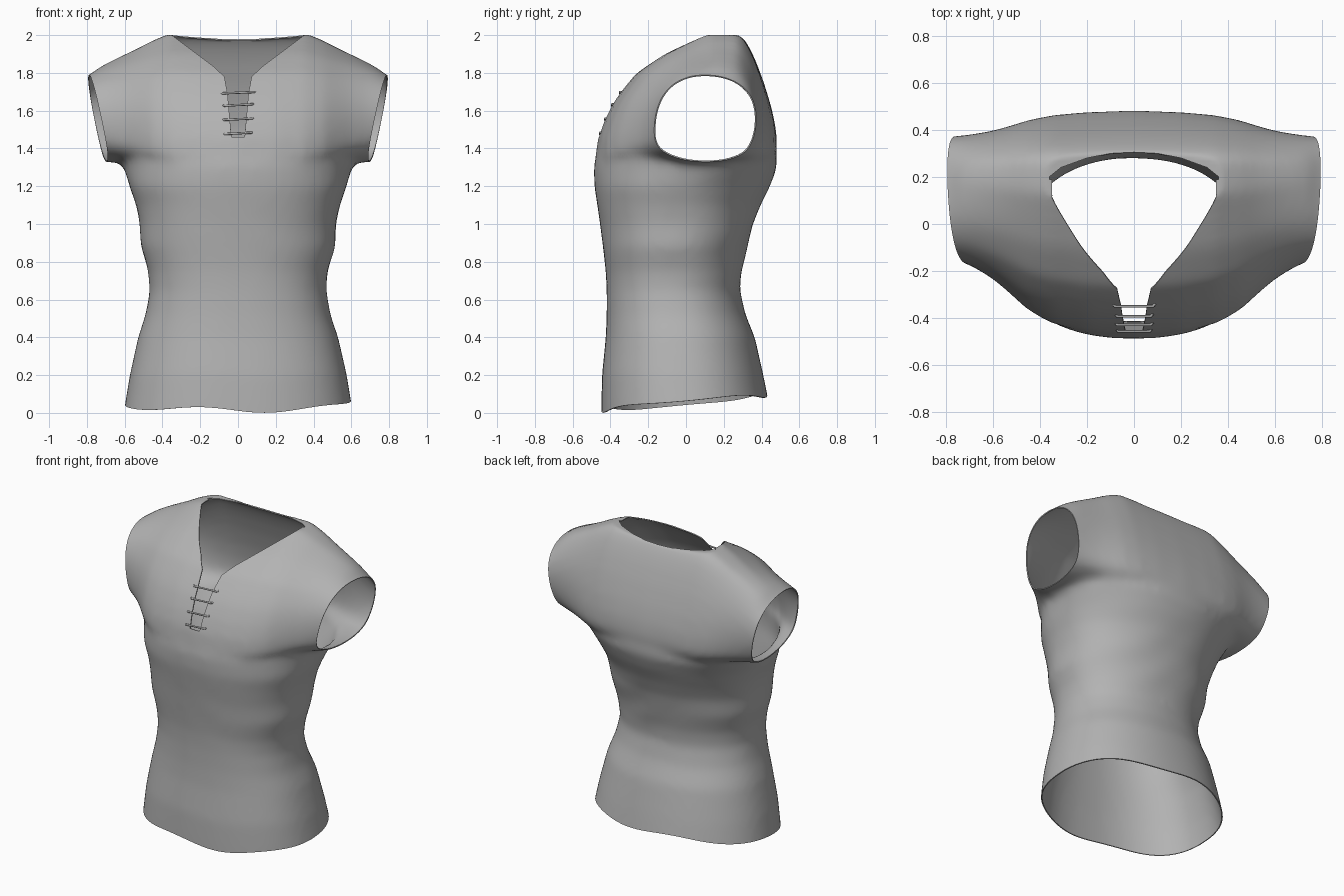
import bpy, bmesh, math
from mathutils import Vector
from mathutils.bvhtree import BVHTree

cube = bpy.data.objects.get("Cube")
if cube:
    bpy.data.objects.remove(cube)

cloth = bpy.data.materials.new("grey_cloth")
cloth.use_nodes = True
GREY = (0.45, 0.45, 0.45, 1)
cloth.diffuse_color = GREY
cloth.node_tree.nodes["Principled BSDF"].inputs["Base Color"].default_value = GREY
SIDES = 56


def add_object(name, bm):
    bmesh.ops.recalc_face_normals(bm, faces=bm.faces[:])
    mesh = bpy.data.meshes.new(name)
    bm.to_mesh(mesh)
    bm.free()
    obj = bpy.data.objects.new(name, mesh)
    bpy.context.collection.objects.link(obj)
    return obj


def apply_modifiers(obj):
    dg = bpy.context.evaluated_depsgraph_get()
    mesh = bpy.data.meshes.new_from_object(obj.evaluated_get(dg))
    obj.modifiers.clear()
    obj.data = mesh


def rounded(angle, power):
    """Point on a unit superellipse."""
    c, s = math.cos(angle), math.sin(angle)
    return (math.copysign(abs(c) ** (2 / power), c),
            math.copysign(abs(s) ** (2 / power), s))


def resample(outline):
    """Evenly spaced points along a closed outline."""
    points = [Vector(p) for p in outline]
    spans = list(zip(points, points[1:] + points[:1]))
    step = sum((b - a).length for a, b in spans) / SIDES
    result, travelled = [], 0
    for a, b in spans:
        length = (b - a).length
        while len(result) < SIDES and len(result) * step < travelled + length:
            result.append(a.lerp(b, (len(result) * step - travelled) / length))
        travelled += length
    return result


def loft(bm, rings):
    loops = [[bm.verts.new(p) for p in ring] for ring in rings]
    for a, b in zip(loops, loops[1:]):
        for i in range(SIDES):
            j = (i + 1) % SIDES
            bm.faces.new((a[i], a[j], b[j], b[i]))
    bm.faces.new(loops[0])
    bm.faces.new(loops[-1])


def torso_ring(z, front, back, half):
    mid = (front + back) / 2 + (0.08 if z > 1.2 else 0)
    ring = []
    for i in range(SIDES):
        angle = math.tau * i / SIDES
        u, v = rounded(angle, 2.15 if angle < math.pi else 2.35)
        ring.append((u * half, mid + v * (back - mid if v > 0 else mid - front), z))
    return ring


def prism(name, outline, direction):
    bm = bmesh.new()
    face = bm.faces.new([bm.verts.new(p) for p in outline])
    out = bmesh.ops.extrude_face_region(bm, geom=[face])
    verts = [v for v in out["geom"] if isinstance(v, bmesh.types.BMVert)]
    bmesh.ops.translate(bm, verts=verts, vec=direction)
    obj = add_object(name, bm)
    obj.hide_render = True
    return obj


def mirrored(half):
    return half + [(-x, w) for x, w in reversed(half) if x > 0]


# Torso: height, front depth, back depth, half width
TORSO = [(-.2, -.45, .46, .63), (.05, -.448, .44, .60), (.2, -.445, .41, .575),
         (.4, -.425, .365, .53), (.52, -.42, .315, .49), (.65, -.42, .285, .467),
         (.75, -.425, .295, .475), (.88, -.44, .325, .515), (1.0, -.455, .355, .52),
         (1.1, -.47, .395, .54), (1.2, -.485, .445, .575), (1.3, -.488, .482, .605),
         (1.42, -.465, .475, .615), (1.52, -.41, .45, .61), (1.65, -.3, .38, .5)]
# Chest side profile, from the underside round the front, top and back
CHEST = [(.05, 1.31), (-.42, 1.31), (-.482, 1.35), (-.468, 1.45), (-.433, 1.55),
         (-.388, 1.64), (-.347, 1.7), (-.265, 1.8), (-.12, 1.9), (0, 1.957),
         (.12, 2.012), (.27, 2.012), (.318, 1.97), (.367, 1.87), (.412, 1.75),
         (.452, 1.62), (.478, 1.5), (.486, 1.38), (.42, 1.31)]
# Shoulder: distance from centre, blend of depth and of height towards the armhole
SHOULDER = [(0, 0, 0), (.2, .05, 0), (.35, .16, 0), (.45, .32, .17), (.54, .56, .37),
            (.6, .71, .49), (.68, .86, .66), (.74, .94, .81), (.79, 1, 1), (.93, 1.05, 1.4)]

chest = resample(CHEST)
armhole = []
for i in range(SIDES):
    u, v = rounded(-math.pi / 2 - math.tau * i / SIDES, 2.2)
    armhole.append(Vector((.115 + .255 * u, 1.562 + .226 * v)))


def shoulder_ring(x, depth, height):
    return [(x, c.x + (a.x - c.x) * depth, c.y + (a.y - c.y) * height)
            for c, a in zip(chest, armhole)]


# Blend torso and shoulders into one solid
bm = bmesh.new()
loft(bm, [torso_ring(*row) for row in TORSO])
loft(bm, [shoulder_ring(-x, d, h) for x, d, h in reversed(SHOULDER[1:])]
     + [shoulder_ring(*row) for row in SHOULDER])
shirt = add_object("shirt", bm)
remesh = shirt.modifiers.new("blend", 'REMESH')
remesh.mode = 'VOXEL'
remesh.voxel_size = 0.022
soften = shirt.modifiers.new("soften", 'SMOOTH')
soften.factor = 0.5
soften.iterations = 12
apply_modifiers(shirt)

# Soft cloth folds around the waist and back, and a level shoulder line
bm = bmesh.new()
bm.from_mesh(shirt.data)
bm.normal_update()
moves = []
for v in bm.verts:
    x, y, z = v.co
    weight = math.exp(-((z - .9) / .28) ** 2) * (1 if y > -.1 else .25)
    fold = math.sin(24 * z + 5 * x + 2 * math.sin(6 * x)) * math.cos(3 * x - 4 * y)
    moves.append((v, v.normal * (.004 * weight * fold)))
for v, d in moves:
    v.co += d
    v.co.z = min(v.co.z, 2 - .02 * max(0, 1 - (v.co.x / .35) ** 2))
solid_surface = BVHTree.FromBMesh(bm)
bm.to_mesh(shirt.data)
bm.free()

# Neck opening: a V with a lacing slit in front, a curve behind
front_half = [(.035, 1.46), (.055, 1.69), (.072, 1.78), (.13, 1.835), (.35, 2.0), (.72, 2.3)]
back_half = [(.36, .19), (.36, .2), (.31, .24), (.2, .28), (.1, .3), (0, .305)]
cutters = [
    prism("neck_front_cutter", [(x, -1, z) for x, z in mirrored(front_half)], (0, 1.2, 0)),
    prism("neck_back_cutter", [(x, y, 1.7) for x, y in mirrored(back_half)], (0, 0, .8))]
for cutter in cutters:
    cut = shirt.modifiers.new("neck", 'BOOLEAN')
    cut.operation = 'DIFFERENCE'
    cut.solver = 'EXACT'
    cut.object = cutter
apply_modifiers(shirt)
for cutter in cutters:
    bpy.data.objects.remove(cutter)

bm = bmesh.new()
bm.from_mesh(shirt.data)
# Keep only the outer skin
inner = [f for f in bm.faces
         if solid_surface.find_nearest(f.calc_center_bounds())[3] > .015]
bmesh.ops.delete(bm, geom=inner, context='FACES')

# Open the sleeves and the hem
for side in (-1, 1):
    faces = [f for f in bm.faces if f.calc_center_median().z > 1.2]
    edges = {e for f in faces for e in f.edges}
    verts = {v for f in faces for v in f.verts}
    bmesh.ops.bisect_plane(bm, geom=list(verts) + list(edges) + faces,
                           plane_co=(side * .70, .15, 1.33),
                           plane_no=Vector((side, -.07, -.2)).normalized(),
                           clear_outer=True)
bmesh.ops.bisect_plane(bm, geom=bm.verts[:] + bm.edges[:] + bm.faces[:],
                       plane_co=(0, 0, .055),
                       plane_no=Vector((0, .09, -1)).normalized(), clear_outer=True)
for v in bm.verts:
    if v.co.z < .5:
        v.co.z += (1 - v.co.z / .5) * .015 * math.cos(9 * (v.co.x + .2))
skin = BVHTree.FromBMesh(bm)
bm.to_mesh(shirt.data)
bm.free()

# Cloth thickness
hem = shirt.modifiers.new("thickness", 'SOLIDIFY')
hem.thickness = 0.007
hem.offset = -1
apply_modifiers(shirt)
shirt.data.materials.clear()
shirt.data.materials.append(cloth)
bpy.ops.object.select_all(action='DESELECT')
shirt.select_set(True)
bpy.context.view_layer.objects.active = shirt
bpy.ops.object.shade_smooth_by_angle(angle=math.radians(50))

# Laces across the slit, ends tucked into the cloth
for n, (z, reach) in enumerate([(1.695, .09), (1.63, .08), (1.555, .08), (1.48, .075)]):
    hit = skin.ray_cast(Vector((.09, -2, z)), Vector((0, 1, 0)))[0]
    curve = bpy.data.curves.new("lace_%d" % (n + 1), 'CURVE')
    curve.dimensions = '3D'
    curve.bevel_depth = .006
    curve.bevel_resolution = 2
    curve.use_fill_caps = True
    spline = curve.splines.new('POLY')
    spline.points.add(3)
    for p, t in zip(spline.points, (-1, -.9, .9, 1)):
        p.co = (t * reach, hit.y + (.006 if abs(t) == 1 else -.006), z + .004 * t, 1)
    curve.materials.append(cloth)
    bpy.context.collection.objects.link(bpy.data.objects.new(curve.name, curve))
